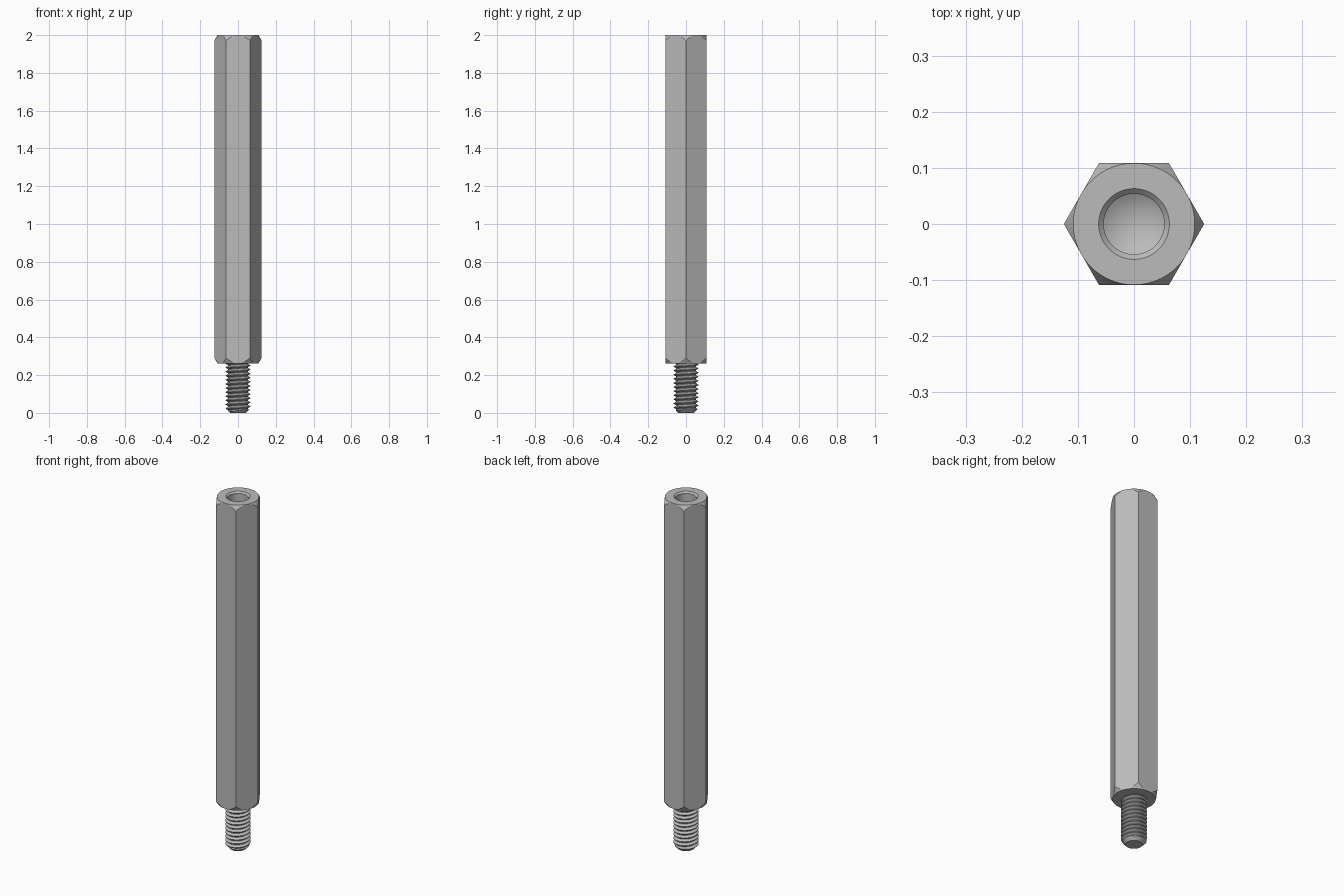
import bpy, bmesh, math

if "Cube" in bpy.data.objects:
    bpy.data.objects.remove(bpy.data.objects["Cube"])

APOTHEM = 0.1083                     # half the width across flats
BASE, TOP = 0.262, 2.0               # hex body heights
THREAD_R, ROOT_R, PITCH = 0.065, 0.052, 0.0217
BORE_R, BORE_FLOOR = 0.054, 1.57
STEPS = 96

steel = bpy.data.materials.new("grey steel")
steel.diffuse_color = (0.50, 0.50, 0.50, 1)
steel.use_nodes = True
steel.node_tree.nodes["Principled BSDF"].inputs["Base Color"].default_value = steel.diffuse_color


def finish(name, bm):
    bmesh.ops.remove_doubles(bm, verts=bm.verts, dist=1e-5)
    bmesh.ops.recalc_face_normals(bm, faces=bm.faces)
    mesh = bpy.data.meshes.new(name)
    bm.to_mesh(mesh)
    bm.free()
    mesh.materials.append(steel)
    ob = bpy.data.objects.new(name, mesh)
    bpy.context.collection.objects.link(ob)
    bpy.ops.object.select_all(action='DESELECT')
    ob.select_set(True)
    bpy.context.view_layer.objects.active = ob
    bpy.ops.object.shade_smooth_by_angle(angle=math.radians(25))
    return ob


def bridge(bm, a, b, closed=True):
    n = len(a)
    for i in range(n if closed else n - 1):
        j = (i + 1) % n
        bm.faces.new((a[i], a[j], b[j], b[i]))


def point(r, angle, z):
    return (r * math.cos(angle), r * math.sin(angle), z)


# Hex body: rings from the bore tip, over the chamfered rim, to the underside
bm = bmesh.new()
rings = [[] for _ in range(8)]
for i in range(STEPS):
    a = math.tau * i / STEPS
    off = a % (math.pi / 3) - math.pi / 6
    hex_r = APOTHEM / math.cos(off)
    drop = (hex_r - APOTHEM) * math.tan(math.radians(60))
    profile = [(BORE_R, BORE_FLOOR), (BORE_R, TOP - 0.009),
               (0.063, TOP), (APOTHEM, TOP), (hex_r, TOP - drop),
               (hex_r, BASE + drop), (APOTHEM, BASE), (0.04, BASE)]
    for ring, (r, z) in zip(rings, profile):
        ring.append(bm.verts.new(point(r, a, z)))
for a, b in zip(rings, rings[1:]):
    bridge(bm, a, b)
tip = bm.verts.new((0, 0, BORE_FLOOR - BORE_R * math.tan(math.radians(31))))
for i in range(STEPS):
    bm.faces.new((rings[0][i], rings[0][(i + 1) % STEPS], tip))
bm.faces.new(rings[-1])
finish("hex_body", bm)

# Threaded stud: a V profile swept along a helix and trimmed by the end chamfer
bm = bmesh.new()
SEG = 48
groove = [(0.0, ROOT_R), (0.12, ROOT_R), (0.30, 0.0565), (0.48, THREAD_R),
          (0.62, THREAD_R), (0.81, 0.0585)]
columns = []
for i in range(SEG + 1):
    col = []
    for turn in range(-2, 14):
        for t, r in groove:
            z = PITCH * (turn + t + i / SEG)
            z = min(max(z, 0.0), BASE + 0.006)
            r = min(r, 0.042 + z)
            col.append(bm.verts.new(point(r, math.tau * i / SEG, z)))
    columns.append(col)
for a, b in zip(columns, columns[1:]):
    bridge(bm, a, b, closed=False)
# Flat end of the stud
bm.faces.new([bm.verts.new(point(0.042, math.tau * i / SEG, 0)) for i in range(SEG)])
bmesh.ops.remove_doubles(bm, verts=bm.verts, dist=1e-5)
bmesh.ops.dissolve_degenerate(bm, edges=bm.edges, dist=1e-5)
finish("threaded_stud", bm)
